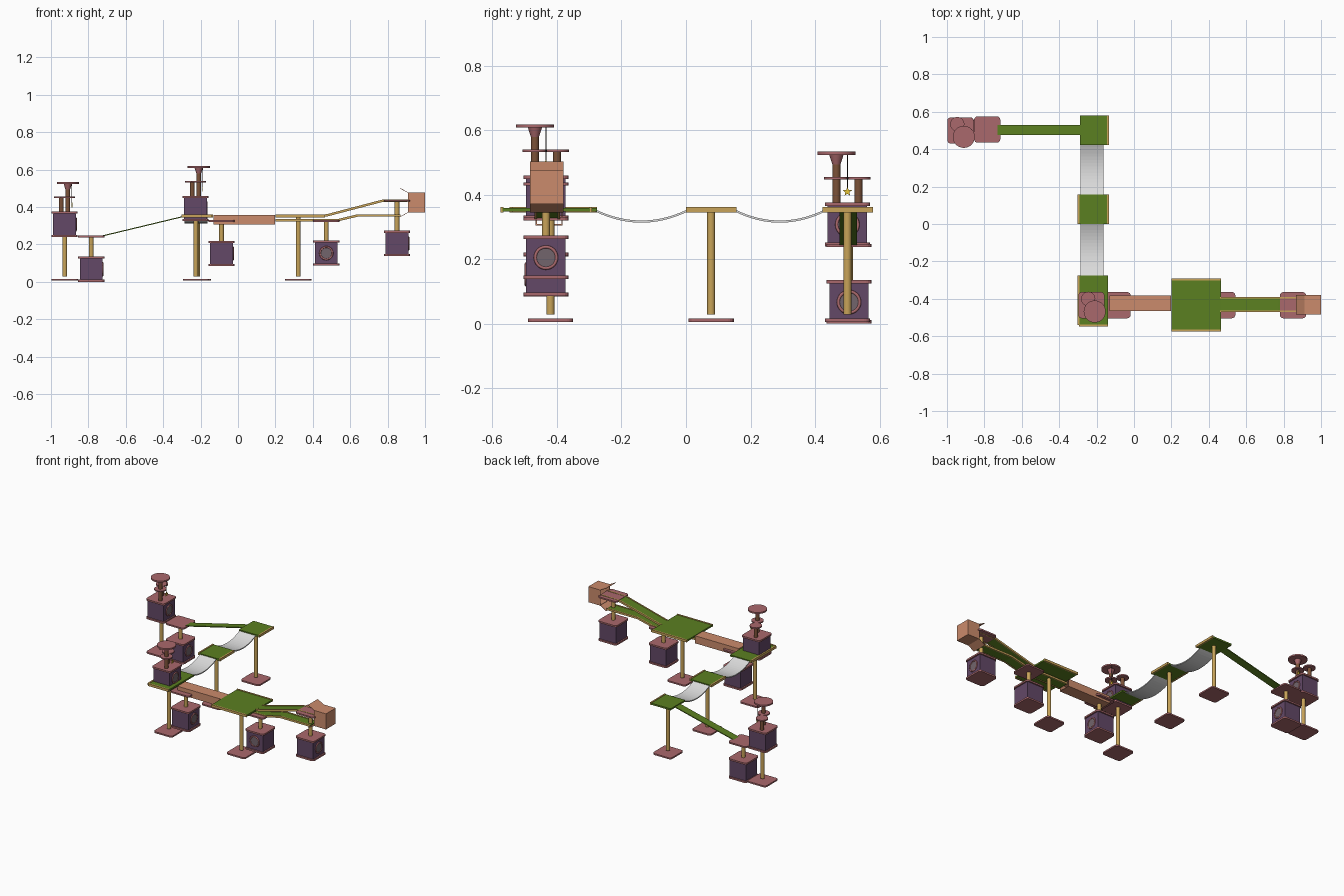
import bpy, bmesh, math
from mathutils import Vector

if "Cube" in bpy.data.objects:
    bpy.data.objects.remove(bpy.data.objects["Cube"])

def material(name, col):
    m = bpy.data.materials.new(name)
    m.diffuse_color = (*col, 1)
    m.use_nodes = True
    m.node_tree.nodes["Principled BSDF"].inputs["Base Color"].default_value = m.diffuse_color
    return m

GREEN = material("moss green", (0.105, 0.215, 0.015))
PURPLE = material("dusk purple", (0.125, 0.065, 0.135))
PINK = material("dusty pink", (0.40, 0.14, 0.15))
GOLD = material("tan wood", (0.58, 0.37, 0.10))
CARD = material("cardboard orange", (0.60, 0.26, 0.15))
GREY = material("pale grey", (0.72, 0.72, 0.72))
BROWN = material("brown wood", (0.20, 0.085, 0.04))
YELLOW = material("star yellow", (0.85, 0.60, 0.04))
HOLE = material("hole grey", (0.17, 0.13, 0.15))
DARK = material("dark string", (0.03, 0.025, 0.025))

def make(name, bm, mat):
    bmesh.ops.recalc_face_normals(bm, faces=bm.faces)
    me = bpy.data.meshes.new(name)
    bm.to_mesh(me)
    bm.free()
    me.materials.append(mat)
    ob = bpy.data.objects.new(name, me)
    bpy.context.collection.objects.link(ob)
    return ob

def box(name, x0, x1, y0, y1, z0, z1, mat, corner=0):
    bm = bmesh.new()
    bmesh.ops.create_cube(bm, size=1)
    for v in bm.verts:
        v.co = ((x0, x1)[v.co.x > 0], (y0, y1)[v.co.y > 0], (z0, z1)[v.co.z > 0])
    if corner:
        up = [e for e in bm.edges if abs(e.verts[0].co.z - e.verts[1].co.z) > 1e-6]
        bmesh.ops.bevel(bm, geom=up, offset=corner, segments=4, profile=0.5, affect='EDGES')
    return make(name, bm, mat)

def rod(name, x, y, z0, z1, r, mat, r_top=None, sides=20):
    bm = bmesh.new()
    bmesh.ops.create_cone(bm, cap_ends=True, segments=sides, radius1=r,
                          radius2=r if r_top is None else r_top, depth=z1 - z0)
    bmesh.ops.translate(bm, verts=bm.verts, vec=(x, y, (z0 + z1) / 2))
    for f in bm.faces:
        f.smooth = len(f.verts) == 4
    ob = make(name, bm, mat)
    for e in ob.data.edges:
        a, b = (ob.data.vertices[i].co for i in e.vertices)
        e.use_edge_sharp = abs(a.z - b.z) < 1e-6
    return ob

def plate(name, x, y, z0, z1, mat=PINK, h=0.07):
    return box(name, x - h, x + h, y - h, y + h, z0, z1, mat, 0.018)

def strip(name, path, half, thick, mat, axis='x', centre=0):
    """Flat band following (along, z) points, running in x or y."""
    bm = bmesh.new()
    rows = []
    for a, z in path:
        pts = []
        for s, dz in ((-half, 0), (half, 0), (half, -thick), (-half, -thick)):
            p = (a, centre + s, z + dz) if axis == 'x' else (centre + s, a, z + dz)
            pts.append(bm.verts.new(p))
        rows.append(pts)
    for r, q in zip(rows, rows[1:]):
        for i in range(4):
            bm.faces.new((r[i], r[(i + 1) % 4], q[(i + 1) % 4], q[i]))
    bm.faces.new(rows[0])
    bm.faces.new(rows[-1])
    return make(name, bm, mat)

# House boxes: purple body, pink floor and roof, ringed round hole
def house(name, x, y, z, face='x'):
    plate(name + "_floor", x, y, z, z + 0.011)
    box(name + "_body", x - .061, x + .061, y - .061, y + .061, z + .011, z + .124, PURPLE)
    plate(name + "_roof", x, y, z + .124, z + .135)
    rot = (0, math.pi / 2, 0) if face == 'x' else (math.pi / 2, 0, 0)
    off = Vector((.061, 0, 0)) if face == 'x' else Vector((0, -.061, 0))
    at = Vector((x, y, z + .067)) + off
    bpy.ops.mesh.primitive_torus_add(major_segments=28, minor_segments=8, major_radius=.033,
                                     minor_radius=.005, location=at, rotation=rot)
    ring = bpy.context.object
    ring.name = name + "_ring"
    ring.data.materials.append(PINK)
    bpy.ops.object.shade_smooth()
    bpy.ops.mesh.primitive_cylinder_add(vertices=28, radius=.033, depth=.004, location=at, rotation=rot)
    hole = bpy.context.object
    hole.name = name + "_hole"
    hole.data.materials.append(HOLE)

# House with a post and landing plate above it
def stop(name, x, y, z, top, face='x'):
    house(name, x, y, z, face)
    rod(name + "_post", x, y, z + .135, top - .01, .0125, GOLD)
    plate(name + "_landing", x, y, top - .01, top)

# Tower: house with two perches, a high disc and a hanging star
def tower(name, x, y, z):
    house(name, x, y, z)
    t = z + .135
    xa, ya, xb, yb = x + .018, y - .034, x - .017, y + .034
    rod(name + "_tall_post", xa, ya, t, t + .13, .0125, BROWN)
    rod(name + "_short_post", xb, yb, t, t + .073, .0125, BROWN)
    rod(name + "_low_disc", xa, ya, t + .072, t + .08, .038, PINK, sides=28)
    rod(name + "_side_disc", xb, yb, t + .072, t + .08, .038, PINK, sides=28)
    rod(name + "_cup", xa, ya, t + .117, t + .148, .012, PINK, .022)
    rod(name + "_high_disc", xa, ya, t + .148, t + .158, .059, PINK, sides=32)
    sx, sy, sz = x + .04, y, t + .034
    rod(name + "_string", sx, sy, sz + .012, t + .15, .0012, DARK, sides=6)
    bm = bmesh.new()
    vs = []
    for i in range(10):
        r, a = (.015, .0065)[i % 2], math.pi / 2 + i * math.pi / 5
        vs.append(bm.verts.new((sx - .002, sy + r * math.cos(a), sz + r * math.sin(a))))
    f = bm.faces.new(vs)
    new = bmesh.ops.extrude_face_region(bm, geom=[f])["geom"]
    bmesh.ops.translate(bm, verts=[v for v in new if isinstance(v, bmesh.types.BMVert)], vec=(.004, 0, 0))
    make(name + "_star", bm, YELLOW)

tower("back_tower", -.928, .5, .24)
tower("front_tower", -.228, -.434, .325)
stop("back_stop", -.785, .505, 0, .247)
stop("left_stop", -.088, -.434, .084, .33)
stop("middle_stop", .472, -.434, .086, .33, 'y')
stop("right_stop", .85, -.434, .138, .438)

# Tall posts standing over floor plates
for n, x, y, top in (("back_tower", -.926, .5, .24), ("back_deck", -.215, .5, .348),
                     ("middle_deck", -.215, .078, .348), ("front_deck", -.225, -.42, .348),
                     ("big_deck", .322, -.42, .348)):
    rod(n + "_support", x, y, .028, top, .0125, GOLD)
    plate(n + "_foot", x, y, .006, .016)

# Green decks with tan edge rails
def deck(name, x0, x1, y0, y1, sides):
    box(name, x0, x1, y0, y1, .347, .358, GREEN)
    w, z = .01, (.345, .361)
    if 'R' in sides: box(name + "_right_rail", x1 - .003, x1 + w - .003, y0, y1, *z, GOLD)
    if 'L' in sides: box(name + "_left_rail", x0 - w + .003, x0 + .003, y0, y1, *z, GOLD)
    if 'F' in sides: box(name + "_front_rail", x0, x1, y0 - w + .003, y0 + .003, *z, GOLD)
    if 'B' in sides: box(name + "_back_rail", x0, x1, y1 - .003, y1 + w - .003, *z, GOLD)

deck("back_deck", -.29, -.142, .423, .58, "R")
deck("middle_deck", -.294, -.142, 0, .157, "LR")
deck("front_deck", -.294, -.139, -.54, -.275, "LF")
deck("big_deck", .2, .465, -.568, -.298, "FB")

# Sagging bridges
for n, a, b in (("front_bridge", -.28, .004), ("back_bridge", .152, .43)):
    pts = [(a + (b - a) * i / 16, .354 - .034 * (1 - (i / 8 - 1) ** 2)) for i in range(17)]
    strip(n, pts, .061, .007, GREY, 'y', -.225)

# Ramp up from the back stop
strip("back_ramp", [(-.73, .247), (-.28, .355)], .027, .006, GREEN, 'x', .503)

# Upper and lower tracks with tan side rails
for n, pts in (("upper_track", [(.46, .357), (.48, .36), (.77, .436), (.91, .438)]),
               ("lower_track", [(.2, .332), (.53, .332), (.64, .358), (.87, .358)])):
    strip(n, pts, .034, .007, GREEN, 'x', -.43)
    for s in (-1, 1):
        strip(n + "_rail", [(x, z + .003) for x, z in pts], .004, .013, GOLD, 'x', -.43 + s * .036)

# Open-ended cardboard tunnel and open cardboard end box
def carton(name, x0, x1, y0, y1, z0, z1, t=.004):
    box(name + "_top", x0, x1, y0, y1, z1 - t, z1, CARD)
    box(name + "_bottom", x0, x1, y0, y1, z0, z0 + t, CARD)
    box(name + "_front", x0, x1, y0, y0 + t, z0 + t, z1 - t, CARD)
    box(name + "_back", x0, x1, y1 - t, y1, z0 + t, z1 - t, CARD)

carton("tunnel", -.13, .198, -.466, -.382, .305, .356)
carton("end_box", .91, 1.0, -.484, -.38, .371, .477)
box("end_box_wall", .996, 1.0, -.48, -.384, .375, .473, CARD)
strip("top_flap", [(.865, .502), (.912, .477)], .052, .003, CARD, 'x', -.432)
strip("bottom_flap", [(.865, .348), (.912, .374)], .052, .003, CARD, 'x', -.432)
